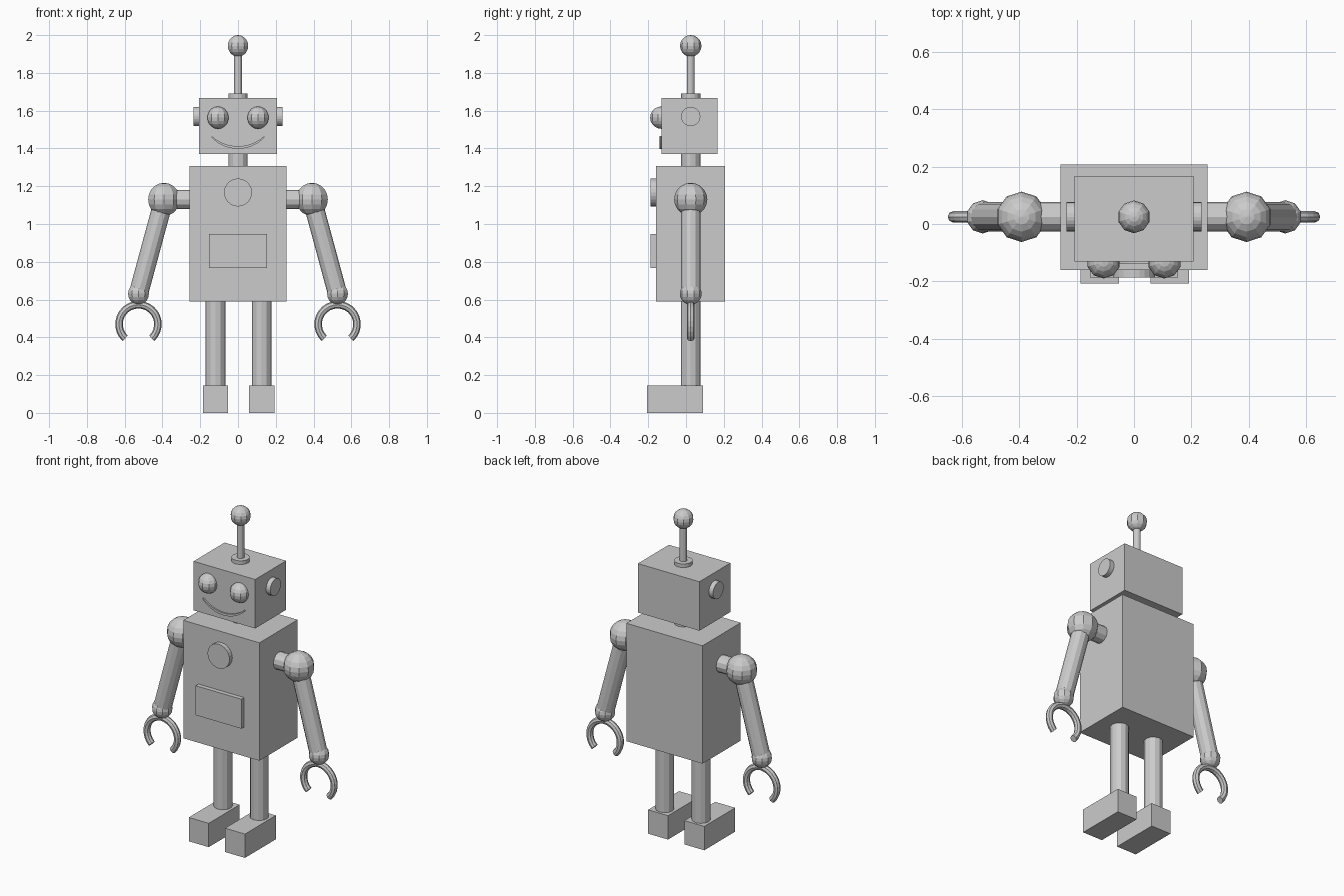
import bpy, bmesh, math
from mathutils import Vector, Matrix

if "Cube" in bpy.data.objects:
    bpy.data.objects.remove(bpy.data.objects["Cube"])

grey = bpy.data.materials.new("metal_grey")
grey.diffuse_color = (0.6, 0.6, 0.6, 1)
grey.use_nodes = True
grey.node_tree.nodes["Principled BSDF"].inputs["Base Color"].default_value = grey.diffuse_color
Y = 0.025  # depth of the robot's central axis


def finish(name, bm):
    bmesh.ops.recalc_face_normals(bm, faces=bm.faces)
    mesh = bpy.data.meshes.new(name)
    bm.to_mesh(mesh)
    bm.free()
    mesh.materials.append(grey)
    ob = bpy.data.objects.new(name, mesh)
    bpy.context.collection.objects.link(ob)
    return ob


def box(name, lo, hi):
    lo, hi = Vector(lo), Vector(hi)
    bm = bmesh.new()
    m = Matrix.Translation((lo + hi) / 2) @ Matrix.Diagonal((*(hi - lo), 1))
    bmesh.ops.create_cube(bm, size=1, matrix=m)
    return finish(name, bm)


def rod(name, a, b, r, sides=12):
    a, b = Vector(a), Vector(b)
    bm = bmesh.new()
    rot = (b - a).to_track_quat('Z', 'Y').to_matrix().to_4x4()
    bmesh.ops.create_cone(bm, cap_ends=True, segments=sides, radius1=r, radius2=r,
                          depth=(b - a).length, matrix=Matrix.Translation((a + b) / 2) @ rot)
    return finish(name, bm)


def ball(name, c, r, segs=10, rings=10):
    # faceted sphere with a meridian facing the front
    bm = bmesh.new()
    loops = []
    for i in range(1, rings):
        t = math.pi * i / rings
        loops.append([bm.verts.new((c[0] + r * math.sin(t) * math.sin(math.tau * j / segs),
                                    c[1] + r * math.sin(t) * math.cos(math.tau * j / segs),
                                    c[2] + r * math.cos(t))) for j in range(segs)])
    top = bm.verts.new((c[0], c[1], c[2] + r))
    bottom = bm.verts.new((c[0], c[1], c[2] - r))
    for j in range(segs):
        k = (j + 1) % segs
        bm.faces.new((top, loops[0][j], loops[0][k]))
        bm.faces.new((bottom, loops[-1][k], loops[-1][j]))
        for u, v in zip(loops, loops[1:]):
            bm.faces.new((u[j], v[j], v[k], u[k]))
    return finish(name, bm)


def claw(name, c, major, minor, start, end, steps=20, sides=8):
    # open ring standing in the front plane
    bm = bmesh.new()
    loops = []
    for i in range(steps + 1):
        a = math.radians(start + (end - start) * i / steps)
        ring = []
        for j in range(sides):
            b = math.tau * j / sides
            d = major + minor * math.cos(b)
            ring.append(bm.verts.new((c[0] + d * math.cos(a), c[1] + minor * math.sin(b),
                                      c[2] + d * math.sin(a))))
        loops.append(ring)
    for u, v in zip(loops, loops[1:]):
        for j in range(sides):
            k = (j + 1) % sides
            bm.faces.new((u[j], v[j], v[k], u[k]))
    bm.faces.new(loops[0])
    bm.faces.new(loops[-1])
    return finish(name, bm)


# torso with button and panel
box("torso", (-0.256, -0.16, 0.59), (0.256, 0.207, 1.307))
rod("chest_button", (0, -0.15, 1.167), (0, -0.187, 1.167), 0.074, 24)
box("chest_panel", (-0.154, -0.187, 0.768), (0.154, -0.15, 0.947))

# neck, head and antenna
rod("neck", (0, Y, 1.29), (0, Y, 1.39), 0.051)
box("head", (-0.207, -0.131, 1.37), (0.207, 0.167, 1.668))
rod("antenna_base", (0, Y, 1.66), (0, Y, 1.69), 0.051, 16)
rod("antenna_rod", (0, Y, 1.68), (0, Y, 1.94), 0.021)
ball("antenna_ball", (0, Y, 1.943), 0.057)

# smile: thin tapered crescent plate
bm = bmesh.new()
n, radius = 16, 0.198
pts = []
for i in range(n + 1):
    s = -1 + 2 * i / n
    a = math.radians(45) * s
    w = 0.003 + 0.004 * (1 - s * s)
    pts.append([bm.verts.new(((radius + d) * math.sin(a), -0.131,
                              1.603 - (radius + d) * math.cos(a))) for d in (-w, w)])
faces = [bm.faces.new((u[0], u[1], v[1], v[0])) for u, v in zip(pts, pts[1:])]
ext = bmesh.ops.extrude_face_region(bm, geom=faces)["geom"]
bmesh.ops.translate(bm, vec=(0, -0.009, 0),
                    verts=[g for g in ext if isinstance(g, bmesh.types.BMVert)])
finish("mouth", bm)

# mirrored parts
for side, s in (("left", -1), ("right", 1)):
    ball(side + "_eye", (s * 0.106, -0.131, 1.563), 0.059)
    rod(side + "_ear", (s * 0.2, Y, 1.569), (s * 0.235, Y, 1.569), 0.051, 24)
    # arm
    shoulder, wrist = (s * 0.392, Y, 1.13), (s * 0.527, Y, 0.631)
    rod(side + "_shoulder_tube", (s * 0.25, Y, 1.13), shoulder, 0.051)
    ball(side + "_shoulder", shoulder, 0.088)
    rod(side + "_arm", shoulder, wrist, 0.051)
    ball(side + "_wrist", wrist, 0.058)
    claw(side + "_claw", (s * 0.527, Y, 0.47), 0.103, 0.02, -47, 227)
    # leg
    x = s * 0.122 + 0.003
    rod(side + "_leg", (x, Y, 0.13), (x, Y, 0.6), 0.052)
    box(side + "_foot", (x - 0.067, -0.207, 0), (x + 0.067, 0.09, 0.145))
